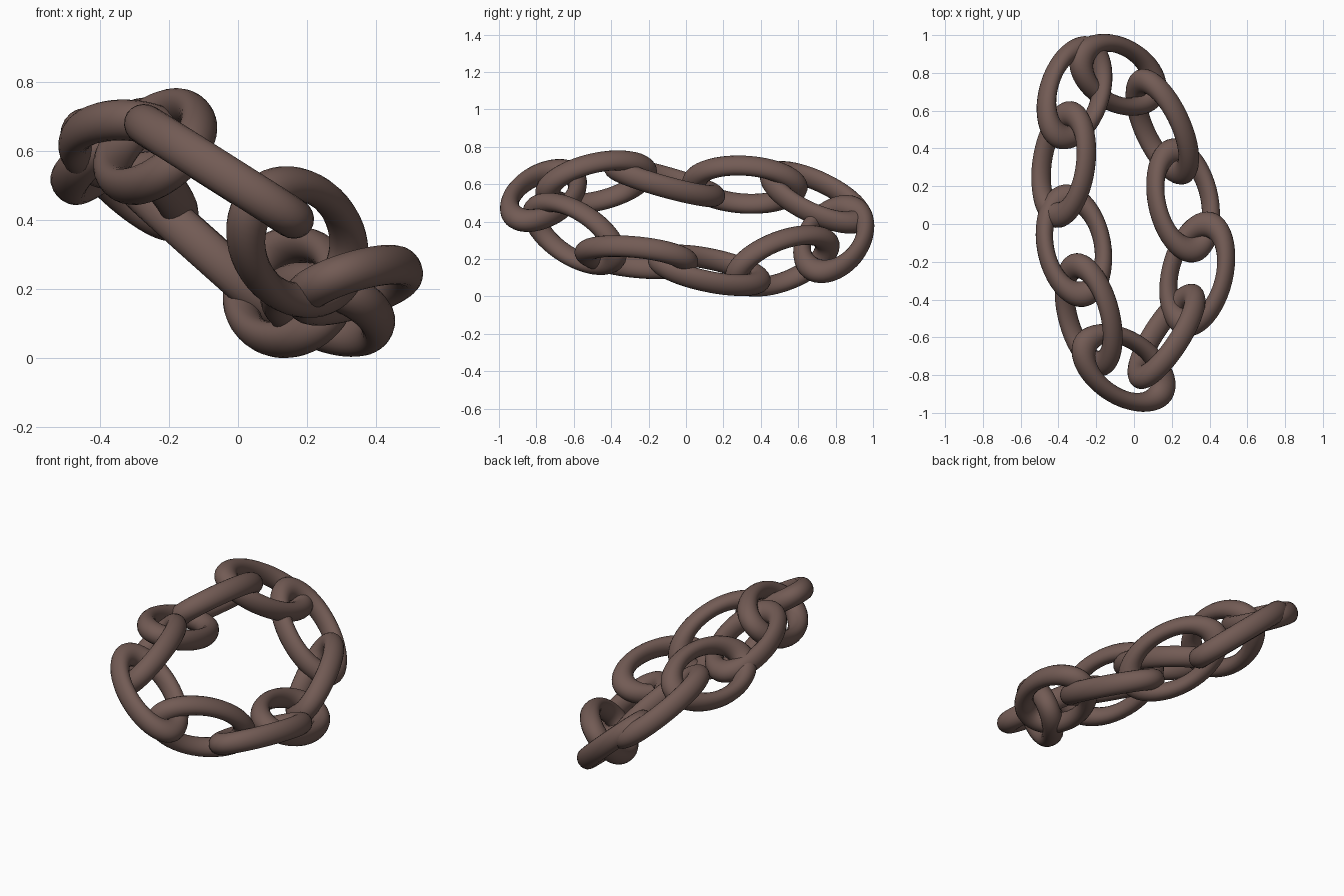
import bpy
from math import cos, sin, pi
from mathutils import Vector

mat = bpy.data.materials.new("brown")
mat.diffuse_color = (0.17, 0.105, 0.09, 1)

# stretched torus: half length / width of the centre line, tube radii
LA, LB = 0.270, 0.154
R_END, R_SIDE, R_FLAT = 0.068, 0.045, 0.059
NU, NV = 48, 20


def link(name, centre, along, across):
    a = Vector(along).normalized()
    b = Vector(across)
    b = (b - a * a.dot(b)).normalized()
    n = a.cross(b)
    c = Vector(centre)
    verts, faces = [], []
    for i in range(NU):
        t = 2 * pi * i / NU
        for j in range(NV):
            p = 2 * pi * j / NV
            verts.append(c + a * (LA + R_END * cos(p)) * cos(t)
                         + b * (LB + R_SIDE * cos(p)) * sin(t)
                         + n * R_FLAT * sin(p))
            i2, j2 = (i + 1) % NU, (j + 1) % NV
            faces.append((i * NV + j, i2 * NV + j, i2 * NV + j2, i * NV + j2))
    me = bpy.data.meshes.new(name)
    me.from_pydata(verts, [], faces)
    me.materials.append(mat)
    me.polygons.foreach_set("use_smooth", [True] * len(faces))
    ob = bpy.data.objects.new(name, me)
    bpy.context.collection.objects.link(ob)


# closed loop of ten interlocked links: centre, long axis, width axis
links = [
    ((-0.315, 0.695, 0.53), (0.085, 0.22, -0.12), (0.12, -0.08, -0.055)),
    ((-0.085, 0.79, 0.307), (0.19, -0.085, -0.17), (0.035, 0.138, -0.03)),
    ((0.15, 0.515, 0.19), (0.10, -0.25, -0.08), (0.085, 0.008, 0.10)),
    ((0.26, 0.125, 0.14), (-0.05, 0.27, -0.05), (0.13, 0.013, -0.06)),
    ((0.335, -0.265, 0.21), (0.06, 0.26, -0.02), (0.15, -0.03, 0.06)),
    ((0.172, -0.595, 0.335), (-0.125, -0.22, 0.115), (0.09, 0.016, 0.13)),
    ((-0.055, -0.762, 0.54), (-0.76, 0.44, 0.48), (0.37, 0.90, -0.24)),
    ((-0.24, -0.48, 0.612), (-0.06, 0.26, 0.05), (0.73, 0.04, 0.68)),
    ((-0.318, -0.115, 0.613), (-0.17, 0.96, -0.26), (0.97, 0.12, -0.2)),
    ((-0.372, 0.315, 0.598), (0.035, 0.27, -0.01), (0.75, -0.1, 0.67)),
]
for k, (c, a, b) in enumerate(links):
    link(f"chain_link_{k + 1}", c, a, b)
